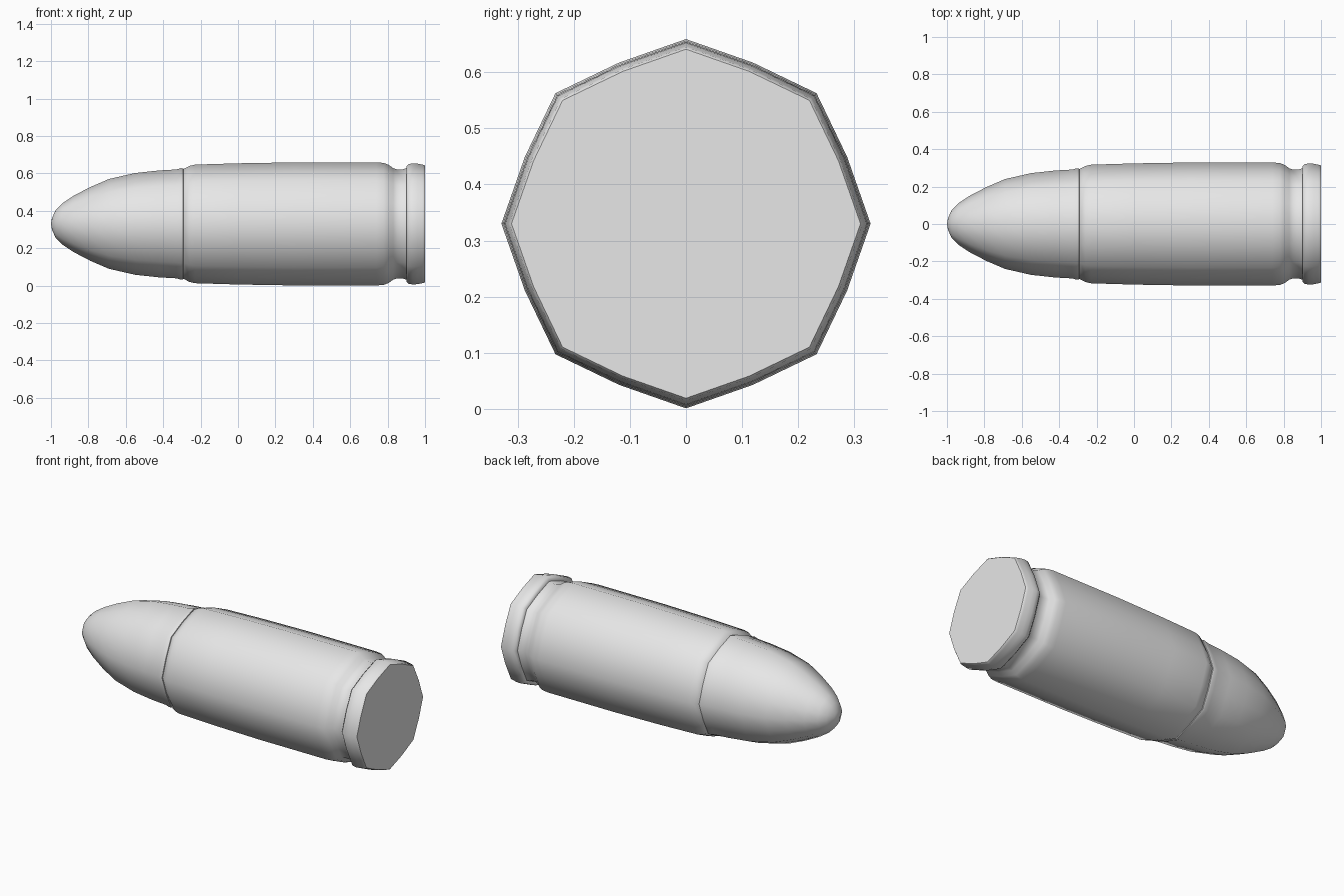
import bpy, bmesh, math

cube = bpy.data.objects.get("Cube")
if cube:
    bpy.data.objects.remove(cube, do_unlink=True)

AXIS_Z = 0.33
SIDES = 16

metal = bpy.data.materials.new("light grey metal")
metal.use_nodes = True
GREY = (0.8, 0.8, 0.8, 1)
metal.diffuse_color = GREY
metal.node_tree.nodes["Principled BSDF"].inputs["Base Color"].default_value = GREY


def lathe(name, profile, flat_radius):
    """Sweep (x, radius) pairs round the x axis as a soft octagon."""
    bm = bmesh.new()
    rings = []
    for x, r in profile:
        if r == 0:
            rings.append([bm.verts.new((x, 0, AXIS_Z))] * SIDES)
            continue
        ring = []
        for i in range(SIDES):
            a = math.tau * i / SIDES
            rr = r * (flat_radius if i % 2 else 1)
            ring.append(bm.verts.new((x, rr * math.cos(a), AXIS_Z + rr * math.sin(a))))
        rings.append(ring)
    for a, b in zip(rings, rings[1:]):
        for i in range(SIDES):
            j = (i + 1) % SIDES
            bm.faces.new(dict.fromkeys((a[i], a[j], b[j], b[i])))
    # Close any open end with a flat face
    for ring in (rings[0], rings[-1]):
        if ring[0] is not ring[1]:
            bm.faces.new(ring)
    bmesh.ops.recalc_face_normals(bm, faces=bm.faces)
    mesh = bpy.data.meshes.new(name)
    bm.to_mesh(mesh)
    bm.free()
    mesh.materials.append(metal)
    obj = bpy.data.objects.new(name, mesh)
    bpy.context.collection.objects.link(obj)
    bpy.ops.object.select_all(action="DESELECT")
    obj.select_set(True)
    bpy.context.view_layer.objects.active = obj
    bpy.ops.object.shade_smooth_by_angle(angle=math.radians(50))
    return obj


# Rounded nose, ending in a small lip at the case mouth
lathe("nose", [(-1, 0), (-0.995, 0.03), (-0.975, 0.075), (-0.94, 0.11),
               (-0.88, 0.15), (-0.79, 0.197), (-0.69, 0.24), (-0.55, 0.272),
               (-0.42, 0.286), (-0.33, 0.291), (-0.305, 0.298), (-0.293, 0.296),
               (-0.29, 0.285)], 0.945)

# Long case with a shoulder at the mouth and an extractor groove
lathe("case", [(-0.293, 0.285), (-0.29, 0.294), (-0.26, 0.31), (-0.23, 0.317),
               (0, 0.324), (0.3, 0.329), (0.74, 0.329), (0.78, 0.326),
               (0.805, 0.316), (0.83, 0.298), (0.85, 0.291), (0.88, 0.291),
               (0.905, 0.3)], 0.945)

# Rim with a flat base
lathe("rim", [(0.9, 0.29), (0.9, 0.308), (0.912, 0.32), (0.935, 0.324),
              (0.96, 0.322), (0.985, 0.317), (0.995, 0.315), (1, 0.311)], 0.945)
